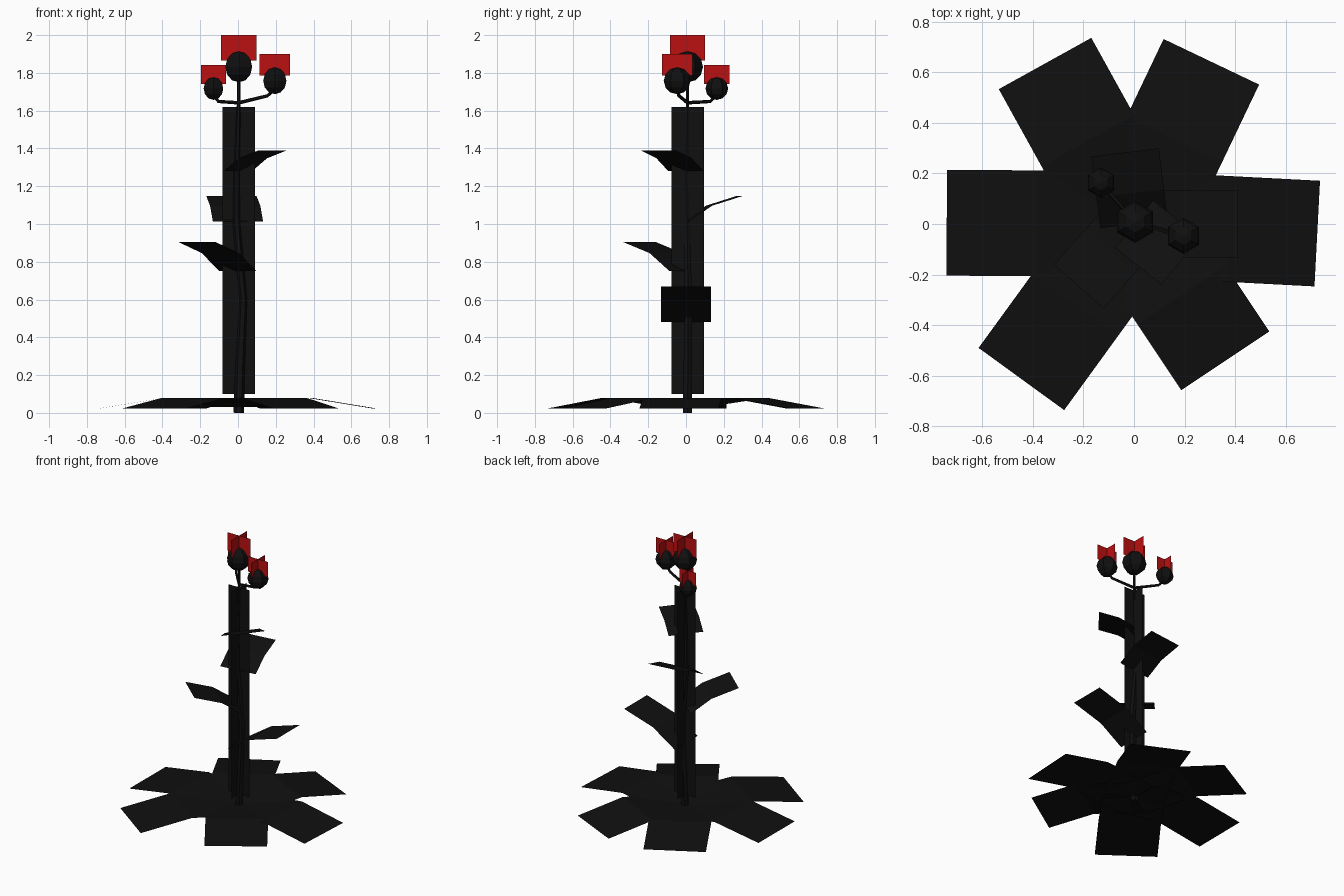
import bpy, math
from mathutils import Vector

if "Cube" in bpy.data.objects:
    bpy.data.objects.remove(bpy.data.objects["Cube"])


def material(name, rgb):
    m = bpy.data.materials.new(name)
    m.diffuse_color = (*rgb, 1)
    m.use_nodes = True
    m.node_tree.nodes["Principled BSDF"].inputs["Base Color"].default_value = m.diffuse_color
    return m


DARK = material("dark_foliage", (0.005, 0.005, 0.005))
RED = material("red_petals", (0.5, 0.005, 0.005))


def mesh_object(name, verts, faces, mat):
    me = bpy.data.meshes.new(name)
    me.from_pydata(verts, [], faces)
    me.materials.append(mat)
    ob = bpy.data.objects.new(name, me)
    bpy.context.collection.objects.link(ob)
    return ob


def tube(name, pts, radii, sides=6):
    """Tapered flat-sided tube along a path."""
    pts = [Vector(p) for p in pts]
    verts, faces = [], []
    for i, (p, r) in enumerate(zip(pts, radii)):
        d = pts[min(i + 1, len(pts) - 1)] - pts[max(i - 1, 0)]
        q = Vector((0, 0, 1)).rotation_difference(d)
        for k in range(sides):
            a = math.tau * k / sides
            verts.append(p + q @ Vector((r * math.cos(a), r * math.sin(a), 0)))
    for i in range(len(pts) - 1):
        for k in range(sides):
            a, b = i * sides + k, i * sides + (k + 1) % sides
            faces.append((a, b, b + sides, a + sides))
    faces += [tuple(reversed(range(sides))),
              tuple(range(len(verts) - sides, len(verts)))]
    return mesh_object(name, verts, faces, DARK)


def leaf(name, azimuth, profile, width):
    """Bent strip: profile is (radius, z) from the stem outwards."""
    a = math.radians(azimuth)
    c, s, h = math.cos(a), math.sin(a), width / 2
    verts = [(r * c - e * s, r * s + e * c, z)
             for r, z in profile for e in (-h, h)]
    faces = [(2 * i, 2 * i + 2, 2 * i + 3, 2 * i + 1) for i in range(len(profile) - 1)]
    return mesh_object(name, verts, faces, DARK)


def crossed_cards(name, x, y, half, z0, z1, mat):
    """Two upright cards crossing at right angles."""
    verts, faces = [], []
    for dx, dy in ((half, 0), (0, half)):
        n = len(verts)
        verts += [(x - dx, y - dy, z0), (x + dx, y + dy, z0),
                  (x + dx, y + dy, z1), (x - dx, y - dy, z1)]
        faces.append((n, n + 1, n + 2, n + 3))
    return mesh_object(name, verts, faces, mat)


# Stem with its spiny crossed cards
tube("stem", [(0.003, 0.008, 0), (0.012, 0.01, 0.25), (0.028, 0.012, 0.6),
              (-0.008, 0.005, 1.0), (-0.008, 0, 1.25), (0.004, 0.008, 1.64),
              (0.004, 0.008, 1.78)],
     [0.028, 0.026, 0.022, 0.019, 0.016, 0.01, 0.01])
crossed_cards("stem_spines", 0.003, 0.008, 0.086, 0.10, 1.62, DARK)

# Ground rosette
for i, (az, r) in enumerate([(-3, 0.725), (64.5, 0.71), (119, 0.725),
                             (179.6, 0.74), (234, 0.757), (-56.3, 0.65)]):
    leaf(f"rosette_leaf_{i + 1}", az, [(0, 0.03), (r * 0.52, 0.08), (r, 0.023)], 0.418)

# Stem leaves, spiralling upwards
for i, (az, r, z, rise, w) in enumerate([(0, 0.41, 0.48, 0.19, 0.265),
                                         (228.6, 0.33, 0.75, 0.155, 0.262),
                                         (97, 0.285, 1.013, 0.135, 0.268),
                                         (-38.6, 0.235, 1.28, 0.11, 0.24)]):
    leaf(f"stem_leaf_{i + 1}", az,
         [(0, z), (r * 0.43, z + rise * 0.62), (r, z + rise)], w)

# Flower heads: bulb, crossed petals and side branches
heads = [("main", 0.004, 0.008, 1.832, 0.082, 0.093, 1.865, 2.0),
         ("right", 0.195, -0.047, 1.758, 0.071, 0.081, 1.787, 1.90),
         ("left", -0.13, 0.163, 1.717, 0.060, 0.067, 1.742, 1.843)]
for name, x, y, z, r, half, z0, z1 in heads:
    bpy.ops.mesh.primitive_uv_sphere_add(segments=6, ring_count=6, radius=r,
                                         location=(x, y, z),
                                         rotation=(0, 0, math.pi / 6 * 0))
    bulb = bpy.context.object
    bulb.name = f"{name}_bulb"
    bulb.data.materials.append(DARK)
    crossed_cards(f"{name}_petals", x, y, half, z0, z1, RED)
    if name != "main":
        tube(f"{name}_branch", [(0.004, 0.008, 1.642),
                                (x * 0.8, y * 0.8, z - r - 0.008),
                                (x, y, z - r * 0.6)], [0.01, 0.009, 0.008], 5)
